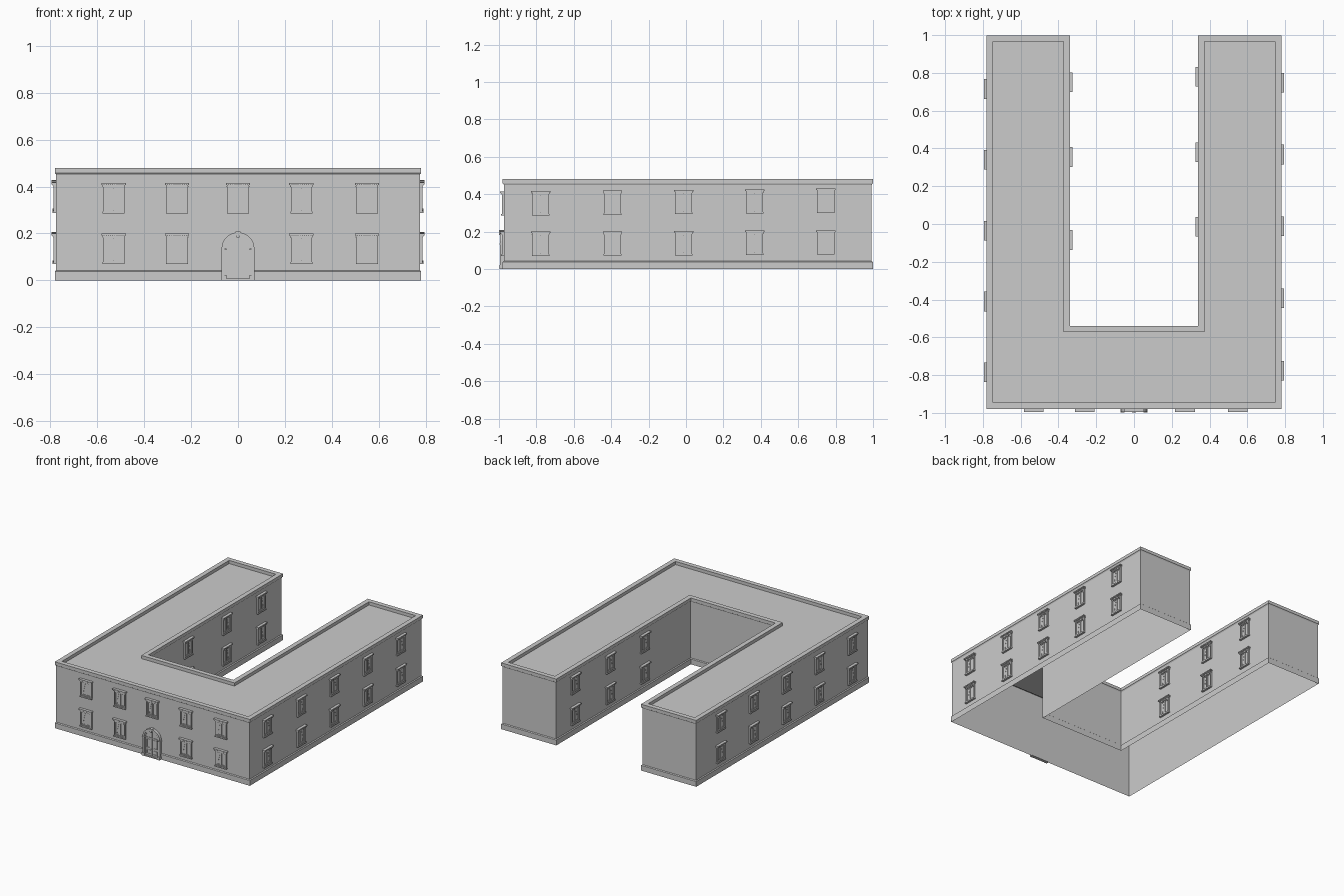
import bpy, bmesh, math

if "Cube" in bpy.data.objects:
    bpy.data.objects.remove(bpy.data.objects["Cube"])

WALL_X, FRONT_Y, END_Y, COURT_X, COURT_Y = 0.775, -0.974, 0.993, 0.345, -0.545


def finish(name, bm):
    bmesh.ops.recalc_face_normals(bm, faces=bm.faces)
    me = bpy.data.meshes.new(name)
    bm.to_mesh(me)
    bm.free()
    return me


def place(name, me, loc=(0, 0, 0), turn=0):
    ob = bpy.data.objects.new(name, me)
    ob.location = loc
    ob.rotation_euler.z = math.radians(turn)
    bpy.context.collection.objects.link(ob)
    return ob


def u_outline(d):
    """U-shaped plan, pushed outward by d."""
    half = [(WALL_X + d, FRONT_Y - d), (WALL_X + d, END_Y + d),
            (COURT_X - d, END_Y + d), (COURT_X - d, COURT_Y + d)]
    return half + [(-x, y) for x, y in reversed(half)]


def u_sweep(name, profile, cap=False):
    """Sweep an (offset, height) profile around the U plan."""
    bm = bmesh.new()
    rings = [[bm.verts.new((x, y, z)) for x, y in u_outline(d)] for d, z in profile]
    for a, b in zip(rings, rings[1:]):
        for i in range(8):
            j = (i + 1) % 8
            bm.faces.new((a[i], a[j], b[j], b[i]))
    if cap:
        # two wings plus the front range between them
        r = rings[-1]
        for ids in ((0, 1, 2, 3), (4, 5, 6, 7), (0, 3, 4, 7)):
            bm.faces.new([r[i] for i in ids])
    return place(name, finish(name, bm))


def box(bm, x0, x1, z0, z1, out, back=0.0):
    """Box standing proud of the wall plane y=0 by 'out'."""
    prism(bm, [(x0, z0), (x1, z0), (x1, z1), (x0, z1)], out, back)


def prism(bm, pts, out, back=0.0):
    a = [bm.verts.new((x, -back, z)) for x, z in pts]
    b = [bm.verts.new((x, -out, z)) for x, z in pts]
    n = len(pts)
    bm.faces.new(a)
    bm.faces.new(b)
    for i in range(n):
        j = (i + 1) % n
        bm.faces.new((a[i], a[j], b[j], b[i]))


def frame(bm, x0, x1, z0, z1, t, out):
    box(bm, x0, x0 + t, z0, z1, out)
    box(bm, x1 - t, x1, z0, z1, out)
    box(bm, x0 + t, x1 - t, z0, z0 + t, out)
    box(bm, x0 + t, x1 - t, z1 - t, z1, out)


# Building shell: plinth, walls, cornice with parapet and sunken roof
u_sweep("plinth", [(0.006, 0), (0.006, 0.038), (0.0, 0.043)])
u_sweep("walls", [(0, 0), (0, 0.455)])
u_sweep("cornice_and_roof", [(0, 0.45), (0.003, 0.456), (0.006, 0.458), (0.006, 0.48),
                             (-0.028, 0.48), (-0.028, 0.457)], cap=True)

# Window with sill, casements, curtains and dentilled hood
bm = bmesh.new()
box(bm, -0.043, 0.043, 0.006, 0.114, 0.002)
frame(bm, -0.045, 0.045, 0.008, 0.114, 0.007, 0.011)
box(bm, -0.047, 0.047, 0.0, 0.008, 0.015)
for s in (-1, 1):
    x0, x1 = sorted((s * 0.0005, s * 0.038))
    frame(bm, x0, x1, 0.015, 0.107, 0.005, 0.006)
    prism(bm, [(s * 0.033, 0.102), (s * 0.008, 0.102), (s * 0.020, 0.055),
               (s * 0.024, 0.02), (s * 0.033, 0.02)], 0.0035)
box(bm, -0.048, 0.048, 0.114, 0.118, 0.013)
for i in range(11):
    x = -0.045 + i * 0.009
    box(bm, x - 0.0025, x + 0.0025, 0.118, 0.122, 0.017)
box(bm, -0.047, 0.047, 0.118, 0.122, 0.013)
box(bm, -0.052, 0.052, 0.122, 0.130, 0.020)
window = finish("window", bm)

# Front windows
for x in (-0.53, -0.26, 0, 0.27, 0.55):
    place("front_window_upper", window, (x, FRONT_Y, 0.285))
    if x:
        place("front_window_lower", window, (x, FRONT_Y, 0.070))

# Side and courtyard windows: wall x, facing angle, positions along y
rows = [(WALL_X, 90, (-0.777, -0.393, -0.012, 0.368, 0.748)),
        (-WALL_X, -90, (-0.785, -0.41, -0.035, 0.34, 0.715)),
        (-COURT_X, 90, (-0.085, 0.355, 0.75)),
        (COURT_X, -90, (-0.015, 0.38, 0.78))]
for wx, turn, ys in rows:
    for y in ys:
        place("side_window_lower", window, (wx, y, 0.073 + 0.005 * y), turn)
        place("side_window_upper", window, (wx, y, 0.293 + 0.008 * y), turn)


# Arched doorway
def arch(r, spring, n=16):
    pts = [(r * math.cos(math.pi * i / n), spring + r * math.sin(math.pi * i / n))
           for i in range(n + 1)]
    return [(r, 0)] + pts + [(-r, 0)]


def arch_band(bm, r_out, r_in, spring, out):
    o, i = arch(r_out, spring), arch(r_in, spring)
    for k in range(len(o) - 1):
        prism(bm, [o[k], o[k + 1], i[k + 1], i[k]], out)


bm = bmesh.new()
arch_band(bm, 0.070, 0.058, 0.135, 0.020)
arch_band(bm, 0.058, 0.050, 0.135, 0.015)
prism(bm, [(-0.007, 0.183), (0.007, 0.183), (0.010, 0.208), (-0.010, 0.208)], 0.025)
for s in (-1, 1):
    x0, x1 = sorted((s * 0.050, s * 0.072))
    box(bm, x0, x1, 0, 0.022, 0.024)
    box(bm, x0, x1, 0.130, 0.137, 0.023)
box(bm, -0.05, 0.05, 0, 0.008, 0.022)
place("door_surround", finish("door_surround", bm), (0, FRONT_Y, 0))

# Door leaves with raised panels, fanlight bars and knobs
bm = bmesh.new()
prism(bm, arch(0.051, 0.135), 0.009)
box(bm, -0.05, 0.05, 0.133, 0.139, 0.013)
box(bm, -0.002, 0.002, 0.008, 0.184, 0.012)
for s in (-1, 1):
    for z0, z1 in ((0.018, 0.048), (0.062, 0.125)):
        x0, x1 = sorted((s * 0.008, s * 0.042))
        frame(bm, x0, x1, z0, z1, 0.004, 0.012)
    box(bm, s * 0.005 - 0.002, s * 0.005 + 0.002, 0.053, 0.057, 0.015)
place("door", finish("door", bm), (0, FRONT_Y, 0))
